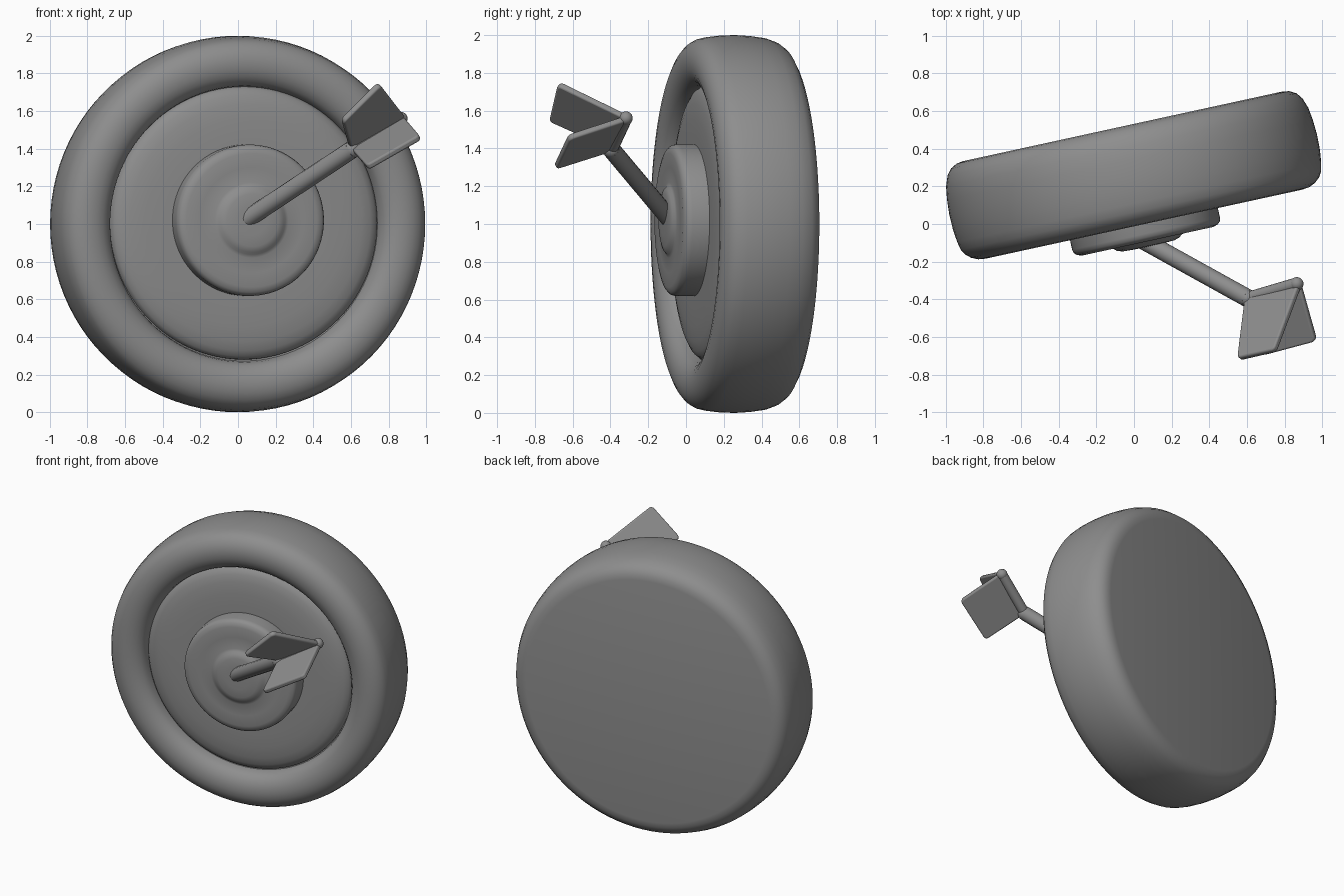
import bpy, bmesh, math
from mathutils import Vector as V

if "Cube" in bpy.data.objects:
    bpy.data.objects.remove(bpy.data.objects["Cube"])

TILT = math.radians(12.3)                       # the target is turned about z
U = V((math.cos(TILT), math.sin(TILT), 0))      # across the disc
N = V((math.sin(TILT), -math.cos(TILT), 0))     # out of the front face
Z = V((0, 0, 1))
CENTRE = V((0.051, 0.008, 1.0))
SEG = 96

GREY = bpy.data.materials.new("dark_grey")
GREY.diffuse_color = (0.27, 0.27, 0.27, 1)
GREY.use_nodes = True
GREY.node_tree.nodes["Principled BSDF"].inputs["Base Color"].default_value = GREY.diffuse_color


def finish(name, bm, angle=40):
    bmesh.ops.recalc_face_normals(bm, faces=bm.faces)
    mesh = bpy.data.meshes.new(name)
    bm.to_mesh(mesh)
    bm.free()
    mesh.materials.append(GREY)
    ob = bpy.data.objects.new(name, mesh)
    bpy.context.collection.objects.link(ob)
    bpy.ops.object.select_all(action='DESELECT')
    ob.select_set(True)
    bpy.context.view_layer.objects.active = ob
    bpy.ops.object.shade_smooth_by_angle(angle=math.radians(angle))
    return ob


def lathe(name, profile, lift=0.0):
    """Revolve (radius, height) points about the front axis; ends are capped."""
    bm = bmesh.new()
    rings = []
    for r, n in profile:
        ring = []
        for i in range(SEG):
            a = 2 * math.pi * i / SEG
            ring.append(bm.verts.new(CENTRE + Z * lift + U * (r * math.cos(a))
                                     + Z * (r * math.sin(a)) + N * n))
        rings.append(ring)
    for a, b in zip(rings, rings[1:]):
        for i in range(SEG):
            j = (i + 1) % SEG
            bm.faces.new((a[i], a[j], b[j], b[i]))
    bm.faces.new(rings[0])
    bm.faces.new(rings[-1])
    return finish(name, bm)


def rod(name, path, radius):
    """Round tube along a path."""
    curve = bpy.data.curves.new(name, 'CURVE')
    curve.dimensions = '3D'
    curve.bevel_depth = radius
    curve.bevel_resolution = 5
    curve.use_fill_caps = True
    spline = curve.splines.new('POLY')
    spline.points.add(len(path) - 1)
    for p, co in zip(spline.points, path):
        p.co = (*co, 1)
    curve.materials.append(GREY)
    ob = bpy.data.objects.new(name, curve)
    bpy.context.collection.objects.link(ob)
    return ob


def fin(name, corners, thick=0.034):
    """Flat four-cornered plate with rounded corners and softened edges."""
    pts = [V(c) for c in corners]
    off = (pts[2] - pts[0]).cross(pts[3] - pts[1]).normalized() * thick / 2
    bm = bmesh.new()
    a = [bm.verts.new(p + off) for p in pts]
    b = [bm.verts.new(p - off) for p in pts]
    bm.faces.new(a)
    bm.faces.new(b[::-1])
    for i in range(4):
        j = (i + 1) % 4
        bm.faces.new((a[i], b[i], b[j], a[j]))
    bmesh.ops.bevel(bm, geom=[bm.edges.get((p, q)) for p, q in zip(a, b)],
                    offset=0.025, segments=4, profile=0.5, affect='EDGES')
    ob = finish(name, bm)
    bev = ob.modifiers.new("soft", 'BEVEL')
    bev.width = 0.01
    bev.segments = 3
    return ob


# Target body: rounded outer rim, groove, flat back
lathe("target_rim", [(0.70, -0.12), (0.728, -0.10), (0.735, -0.06), (0.755, -0.03),
                     (0.785, -0.008), (0.82, 0.005), (0.86, 0.009), (0.90, 0.004),
                     (0.935, -0.012), (0.962, -0.035), (0.98, -0.065), (0.99, -0.11),
                     (0.998, -0.18), (1.0, -0.26), (0.995, -0.34), (0.985, -0.41),
                     (0.965, -0.465), (0.94, -0.498), (0.905, -0.517), (0.87, -0.523)])

# Inner disc, gently domed
lathe("target_inner_disc", [(0.728, -0.125), (0.725, -0.09), (0.71, -0.07), (0.68, -0.054),
                            (0.63, -0.042), (0.55, -0.034), (0.45, -0.032), (0.3, -0.032)], 0.006)

# Raised hub with a low central boss
lathe("bullseye_hub", [(0.402, -0.06), (0.402, 0.06), (0.397, 0.08), (0.383, 0.094),
                       (0.355, 0.102), (0.28, 0.1), (0.2, 0.1), (0.182, 0.106),
                       (0.17, 0.118), (0.14, 0.127), (0.08, 0.13)], 0.02)

# Dart: shaft into the hub, bent tail
BEND, TAIL = V((0.605, -0.395, 1.395)), V((0.865, -0.318, 1.56))
rod("dart_shaft", [(0.045, -0.085, 1.025), BEND], 0.048)
rod("dart_tail", [BEND, TAIL], 0.034)
for name, co, r in (("dart_joint", BEND, 0.047), ("dart_end", TAIL, 0.036)):
    bm = bmesh.new()
    bmesh.ops.create_uvsphere(bm, u_segments=20, v_segments=12, radius=r)
    bmesh.ops.translate(bm, verts=bm.verts, vec=co)
    finish(name, bm)

# Two flights
fin("upper_flight", [BEND + V((-.01, 0, .01)), TAIL + V((.02, 0, .01)),
                     (0.75, -0.675, 1.745), (0.555, -0.72, 1.55)])
fin("lower_flight", [BEND, TAIL + V((.02, 0, 0)), (0.97, -0.62, 1.46), (0.69, -0.695, 1.30)])
